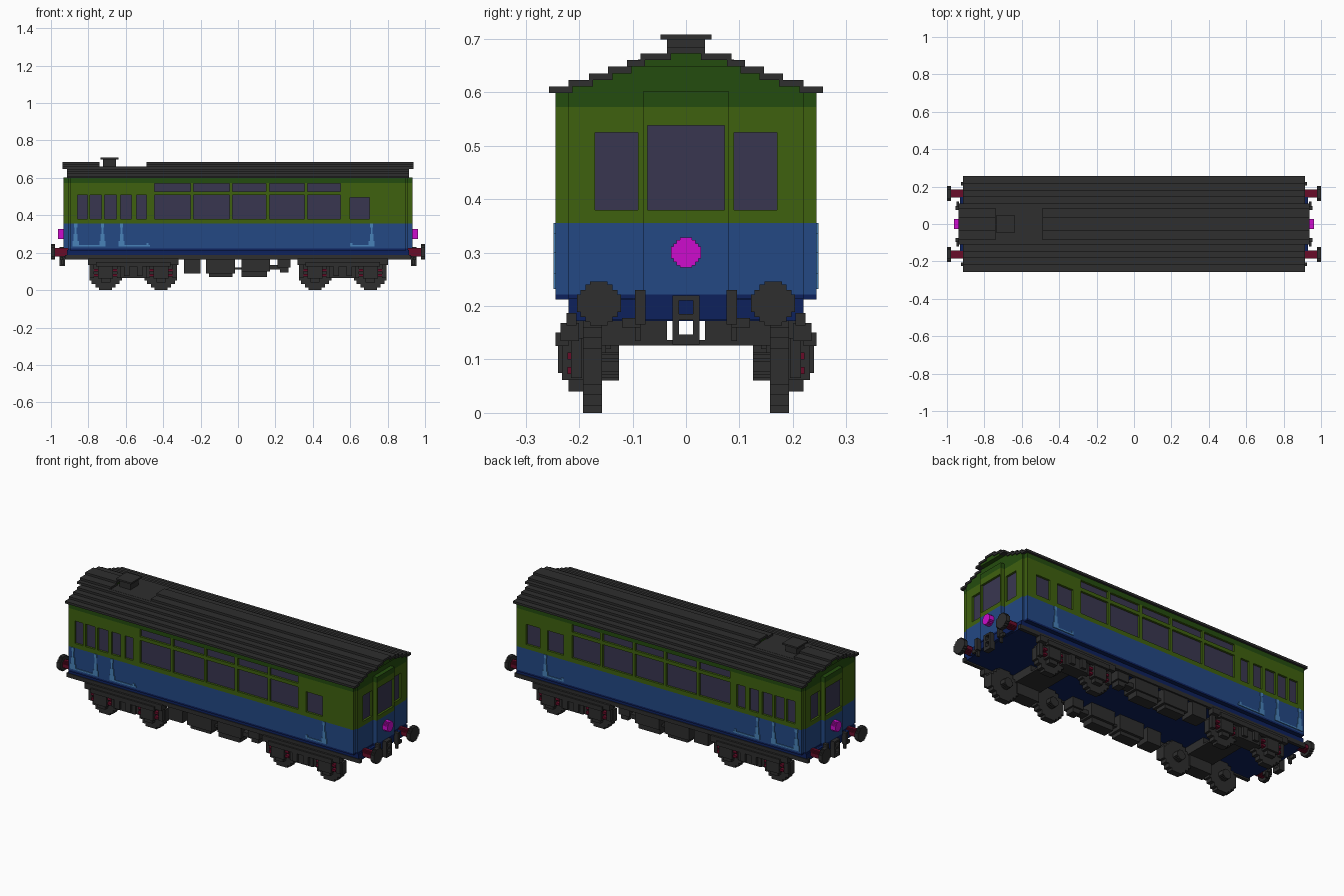
import bpy, bmesh
from mathutils import Vector

cube = bpy.data.objects.get("Cube")
if cube:
    bpy.data.objects.remove(cube, do_unlink=True)


def material(name, rgb):
    lin = [((c / 255 + 0.055) / 1.055) ** 2.4 if c > 10 else c / 255 / 12.92 for c in rgb] + [1]
    m = bpy.data.materials.new(name)
    m.use_nodes = True
    m.diffuse_color = lin
    m.node_tree.nodes["Principled BSDF"].inputs["Base Color"].default_value = lin
    return m


GREY = material("dark_grey", (46, 46, 46))
LIME = material("leaf_green", (63, 97, 15))
GREEN = material("dark_green", (36, 76, 14))
BLUE = material("blue", (35, 72, 132))
NAVY = material("navy", (13, 33, 92))
GLASS = material("window_violet", (57, 54, 80))
RED = material("dark_red", (104, 12, 40))
PINK = material("magenta", (205, 12, 205))
STAIN = material("light_blue", (72, 130, 185))


def finish(name, bm, *mats):
    bmesh.ops.recalc_face_normals(bm, faces=bm.faces[:])
    me = bpy.data.meshes.new(name)
    bm.to_mesh(me)
    bm.free()
    for m in mats:
        me.materials.append(m)
    ob = bpy.data.objects.new(name, me)
    bpy.context.collection.objects.link(ob)
    return ob


def boxes(name, items, mat, mx=False, my=False):
    """Boxes (x0, x1, y0, y1, z0, z1), optionally mirrored in x and y."""
    bm = bmesh.new()
    for b in items:
        for sx in ((1, -1) if mx else (1,)):
            for sy in ((1, -1) if my else (1,)):
                geo = bmesh.ops.create_cube(bm, size=1)
                for v in geo["verts"]:
                    v.co = Vector((sx * (b[0] + (v.co.x + .5) * (b[1] - b[0])),
                                   sy * (b[2] + (v.co.y + .5) * (b[3] - b[2])),
                                   b[4] + (v.co.z + .5) * (b[5] - b[4])))
    return finish(name, bm, mat)


def outline(quad):
    """Mirror a quarter outline into a full closed one."""
    q2 = [(-a, b) for a, b in reversed(quad)]
    half = quad + q2
    return half + [(-a, -b) for a, b in half]


def prism(bm, pts, levels, place):
    """Sweep an outline through levels; place maps (a, b, level) to a point."""
    rings = [[bm.verts.new(place(a, b, l)) for a, b in pts] for l in levels]
    n = len(pts)
    for lo, hi in zip(rings, rings[1:]):
        for i in range(n):
            bm.faces.new((lo[i], lo[(i + 1) % n], hi[(i + 1) % n], hi[i]))
    bm.faces.new(rings[0])
    bm.faces.new(rings[-1])


ROUND = [(1, .4), (.85, .4), (.85, .62), (.62, .62), (.62, .85), (.4, .85), (.4, 1)]


def discs(name, centres, r, depth, axis, mat):
    """Stepped discs at (x, y, z) centres, facing along x or y."""
    bm = bmesh.new()
    for x, y, z in centres:
        if axis == "x":
            place = lambda a, b, l: (x + l, y + a * r, z + b * r)
        else:
            place = lambda a, b, l: (x + a * r, y + l, z + b * r)
        prism(bm, outline(ROUND), (-depth / 2, depth / 2), place)
    return finish(name, bm, mat)


# Body shell with stepped ends, painted in horizontal bands
C, M, E, Y = .932, .908, .898, .244
bm = bmesh.new()
plan = outline([(C, .08), (M, .08), (M, .22), (E, .22), (E, Y)])
prism(bm, plan, (.212, .222, .355, .572, .602), lambda a, b, l: (a, b, l))
body = finish("body_shell", bm, NAVY, BLUE, LIME, GREEN, GLASS)

# Window openings
D = .012
small = [(-.858, -.805), (-.79, -.73), (-.714, -.65), (-.628, -.57), (-.543, -.49)]
large = [(-.447, -.254), (-.238, -.045), (-.03, .15), (.168, .356), (.372, .548)]
doors = [(.60, .703), (.75, .837)]
holes = [(a, b, .38, .508) for a, b in small + large]
holes += [(a, b, .528, .570) for a, b in large]
holes += [(a, b, .38, .495) for a, b in doors]
cutter = boxes("window_cutter", [(a, b, Y - D, Y + .05, c, d) for a, b, c, d in holes], GLASS, my=True)
end_cut = boxes("end_window_cutter", [(M - D, M + .1, .09, .17, .38, .525)], GLASS, mx=True, my=True)
mid_cut = boxes("middle_window_cutter", [(C - D, C + .1, -.072, .072, .38, .538)], GLASS, mx=True)
for c in (cutter, end_cut, mid_cut):
    c.hide_render = True
    mod = body.modifiers.new("windows", "BOOLEAN")
    mod.operation, mod.solver, mod.object = "DIFFERENCE", "EXACT", c
bpy.context.view_layer.update()
me = bpy.data.meshes.new_from_object(body.evaluated_get(bpy.context.evaluated_depsgraph_get()))
body.modifiers.clear()
body.data = me
for c in (cutter, end_cut, mid_cut):
    bpy.data.objects.remove(c, do_unlink=True)
me.materials.clear()
for m in (NAVY, BLUE, LIME, GREEN, GLASS):
    me.materials.append(m)
for p in me.polygons:
    c, n = p.center, p.normal
    z = c.z
    p.material_index = 0 if z < .222 else 1 if z < .355 else 2 if z < .572 else 3
    side = abs(n.y) > .9 and abs(abs(c.y) - (Y - D)) < .001
    end = abs(n.x) > .9 and min(abs(abs(c.x) - (M - D)), abs(abs(c.x) - (C - D))) < .001
    if .37 < z < .575 and (side or end):
        p.material_index = 4

# Stepped roof with green gable infill at the ends
widths = [.256, .22, .182, .146, .11, .085, .036]
T = .0122
VENT0, VENT1 = -.74, -.49
roof, gable = [], []
for i, w in enumerate(widths):
    z = .599 + i * T
    inner = widths[i + 1] - .008 if i < 6 else 0
    L = .913 if w > .12 else .938
    spans = [(-L, L)] if i < 5 else [(-L, VENT0), (VENT1, L)]
    roof += [(a, b, inner, w, z, z + T) for a, b in spans]
    if i < 6:
        gable += [(a + .005, b - .005, 0, inner, z, z + T) for a, b in spans]
boxes("roof_layers", roof, GREY, my=True)
boxes("gable_infill", gable, GREEN, my=True)
boxes("roof_well", [(VENT0 - .01, VENT1 + .01, -.09, .09, .65, .661)], GREY)
boxes("roof_vent", [(-.722, -.652, -.036, .036, .655, .70), (-.736, -.64, -.048, .048, .699, .708)], GREY)

# Pale stains on the lower sides
stain = []
for x, w in ((-.868, .022), (-.725, .02), (-.622, .02), (.715, .02)):
    stain += [(x - w * k, x + w * k, Y, Y + .004, a, b)
              for k, a, b in ((.8, .232, .262), (.5, .262, .30), (.25, .30, .335), (.4, .335, .355))]
stain += [(a, b, Y, Y + .004, .232, .24) for a, b in ((-.868, -.72), (-.622, -.47), (.60, .72))]
stain += [(a, a + .012, Y, Y + .004, .24, .252) for a in (-.49, .60)]
boxes("side_stains", stain, STAIN, my=True)

# Floor and sole bars
boxes("underframe", [(-.915, .915, -.22, .22, .172, .214), (-.93, .93, -.16, .16, .174, .213)], NAVY)
boxes("sole_bar", [(-.925, .925, .205, .224, .164, .187)], GREY, my=True)

# End fittings: buffers, pipes, coupling and lamps
ends = [(s, t) for s in (1, -1) for t in (1, -1)]
discs("buffer_heads", [(s * .989, t * .163, .205) for s, t in ends], .041, .022, "x", GREY)
discs("buffer_shafts", [(s * .94, t * .163, .202) for s, t in ends], .022, .08, "x", RED)
boxes("hose_pipes", [(.93, .955, .076, .095, .165, .23), (.935, .95, .085, .12, .16, .178),
                     (.93, .945, .085, .095, .135, .17)], GREY, mx=True, my=True)
boxes("coupling", [(.925, .955, .013, .025, .128, .22), (.925, .955, 0, .025, .128, .147),
                   (.925, .955, 0, .025, .174, .185), (.925, .955, 0, .025, .21, .22)],
      GREY, mx=True, my=True)
discs("lamps", [(s * .947, 0, .30) for s in (1, -1)], .028, .03, "x", PINK)

# Bogies
BX, AX = .56, .148
axles = [BX - AX, BX + AX]
wheels = [(s * a, t, .087) for s in (1, -1) for a in axles for t in (1, -1)]
discs("wheels", [(x, t * .175, z) for x, t, z in wheels], .087, .036, "y", GREY)
discs("wheel_hubs", [(x, t * .142, z) for x, t, z in wheels], .026, .034, "y", GREY)
frame = [(BX - .243, BX + .243, .20, .235, .135, .168),
         (BX - .20, BX + .20, .22, .244, .125, .15),
         (BX - .07, BX + .07, .15, .225, .065, .14),
         (BX - .05, BX - .02, .22, .24, .075, .125),
         (BX + .02, BX + .05, .22, .24, .075, .125),
         (BX - .08, BX + .08, .036, .205, .126, .174),
         (BX - .08, BX + .08, 0, .205, .126, .136)]
springs = []
for a in axles:
    frame += [(a - .04, a + .04, .19, .232, .062, .14), (a - .025, a + .025, .19, .22, .04, .07)]
    for s in (-1, 1):
        x0, x1 = sorted((a + s * .04, a + s * .062))
        springs += [(x0, x1, .2, .222, z, z + .013) for z in (.073, .10)]
        x0, x1 = sorted((a + s * .062, a + s * .085))
        frame.append((x0, x1, .195, .215, .065, .14))
boxes("bogie_frames", frame, GREY, mx=True, my=True)
boxes("bogie_springs", springs, RED, mx=True, my=True)

# Equipment boxes under the floor
boxes("underfloor_boxes", [
    (-.29, -.20, .135, .215, .09, .175), (-.17, -.015, .125, .215, .09, .175),
    (-.155, -.03, .14, .205, .07, .09), (-.02, .03, .15, .19, .11, .122),
    (.02, .17, .125, .215, .10, .175), (.02, .155, .14, .205, .07, .10),
    (.17, .23, .15, .20, .11, .135), (.21, .28, .14, .21, .12, .175),
    (.225, .27, .15, .20, .093, .12)], GREY, my=True)
